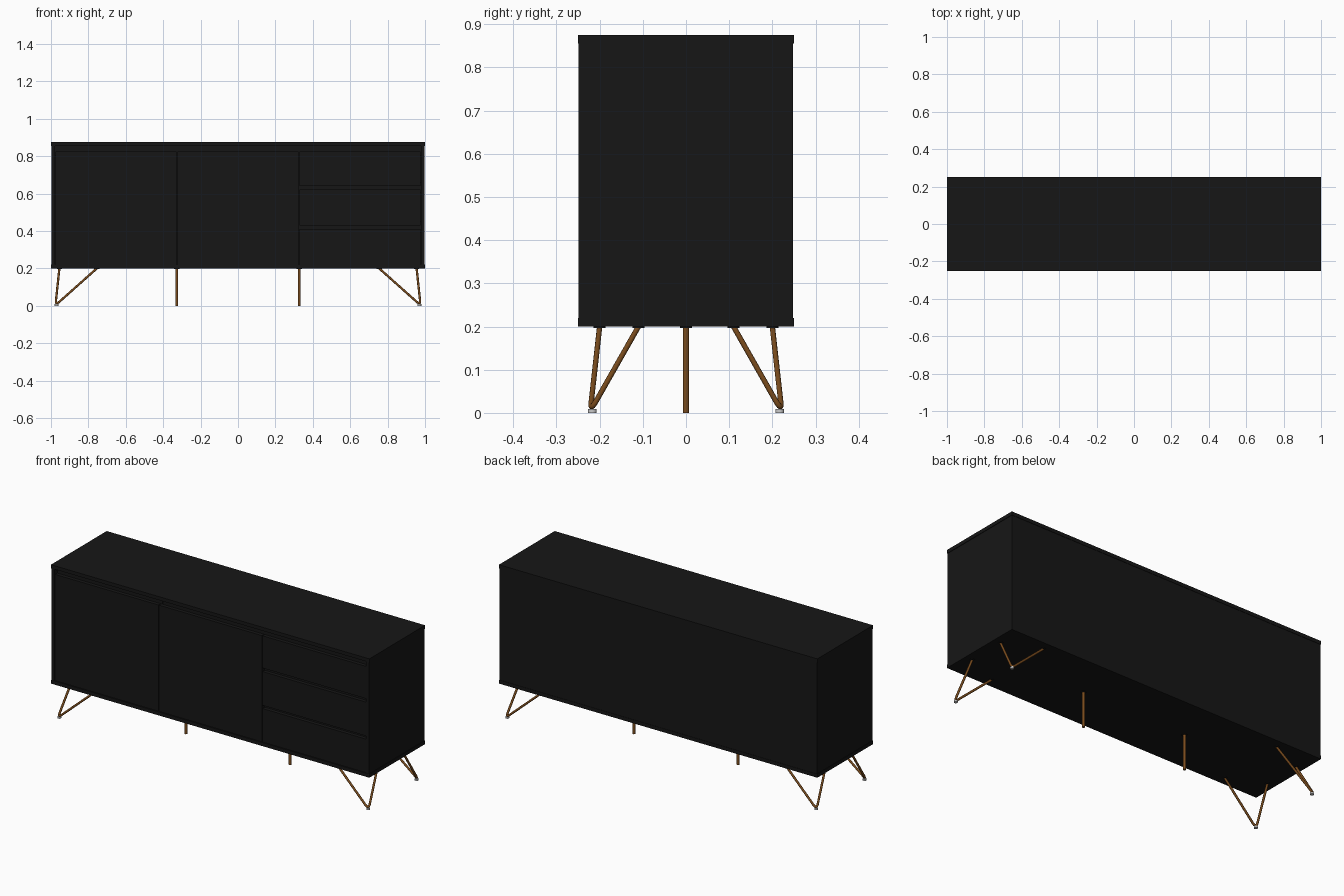
import bpy
from mathutils import Vector

if "Cube" in bpy.data.objects:
    bpy.data.objects.remove(bpy.data.objects["Cube"])


def material(name, color):
    m = bpy.data.materials.new(name)
    m.diffuse_color = (*color, 1)
    m.use_nodes = True
    m.node_tree.nodes["Principled BSDF"].inputs["Base Color"].default_value = m.diffuse_color
    return m


BLACK = material("black_lacquer", (0.008, 0.008, 0.008))
COPPER = material("copper_brown", (0.19, 0.07, 0.012))


def box(name, x, y, z, mat=BLACK):
    """Box from (min, max) ranges on each axis."""
    bpy.ops.mesh.primitive_cube_add(size=1, location=[sum(r) / 2 for r in (x, y, z)])
    ob = bpy.context.object
    ob.name = name
    ob.scale = [r[1] - r[0] for r in (x, y, z)]
    bpy.ops.object.transform_apply(location=False, rotation=False, scale=True)
    ob.data.materials.append(mat)
    return ob


def disc(name, x, y, z0, z1, radius, mat=None):
    bpy.ops.mesh.primitive_cylinder_add(vertices=24, radius=radius, depth=z1 - z0,
                                        location=(x, y, (z0 + z1) / 2))
    ob = bpy.context.object
    ob.name = name
    if mat:
        ob.data.materials.append(mat)
    bpy.ops.object.shade_smooth_by_angle()
    return ob


def rod(name, points, radius):
    cu = bpy.data.curves.new(name, 'CURVE')
    cu.dimensions = '3D'
    cu.bevel_depth = radius
    cu.bevel_resolution = 3
    cu.use_fill_caps = True
    sp = cu.splines.new('POLY')
    sp.points.add(len(points) - 1)
    for p, co in zip(sp.points, points):
        p.co = (*co, 1)
    cu.materials.append(COPPER)
    ob = bpy.data.objects.new(name, cu)
    bpy.context.collection.objects.link(ob)


# Carcass
box("top_panel", (-1, 1), (-0.25, 0.25), (0.855, 0.875))
box("bottom_panel", (-1, 1), (-0.25, 0.25), (0.20, 0.22))
box("back_panel", (-0.997, 0.997), (0.235, 0.248), (0.22, 0.855))
for side, label in ((-1, "left"), (1, "right")):
    box(label + "_side_panel", sorted((side * 0.978, side * 0.997)),
        (-0.249, 0.235), (0.22, 0.855))
    box(label + "_divider", (side * 0.326 - 0.009, side * 0.326 + 0.009),
        (-0.224, 0.235), (0.22, 0.855))

# Rails behind the finger gaps
FRONT = (-0.247, -0.227)
RAIL = (-0.222, -0.207)
box("top_rail", (-0.978, 0.978), RAIL, (0.80, 0.855))
for i, z in enumerate((0.632, 0.422)):
    box(f"drawer_rail_{i + 1}", (0.335, 0.978), RAIL, (z - 0.03, z + 0.03))

# Doors and drawer fronts
box("left_door", (-0.976, -0.328), FRONT, (0.222, 0.825))
box("middle_door", (-0.324, 0.324), FRONT, (0.222, 0.825))
for i, z in enumerate(((0.222, 0.412), (0.43, 0.622), (0.642, 0.825))):
    box(f"drawer_front_{i + 1}", (0.328, 0.976), FRONT, z)

# Hairpin corner legs: two rods meeting in a rounded foot
for sx, lx in ((-1, "left"), (1, "right")):
    for sy, ly in ((-1, "front"), (1, "back")):
        tag = f"{ly}_{lx}"
        a = Vector((sx * 0.955, sy * 0.11, 0.2))
        b = Vector((sx * 0.755, sy * 0.20, 0.2))
        corner = Vector((sx * 0.976, sy * 0.222, 0.003))
        p = corner + (a - corner).normalized() * 0.03
        q = corner + (b - corner).normalized() * 0.03
        bend = [p * (1 - t) ** 2 + corner * 2 * t * (1 - t) + q * t * t
                for t in (i / 8 for i in range(9))]
        rod(tag + "_leg", [a, *bend, b], 0.0062)
        disc(tag + "_foot_pad", sx * 0.970, sy * 0.217, 0, 0.009, 0.010)
        for i, top in enumerate((a, b)):
            disc(f"{tag}_leg_plate_{i + 1}", top.x, top.y, 0.197, 0.201, 0.014, BLACK)

# Straight middle legs
for sx, lx in ((-1, "left"), (1, "right")):
    disc(f"middle_{lx}_leg", sx * 0.327, 0, 0, 0.2, 0.0075, COPPER)
    disc(f"middle_{lx}_leg_plate", sx * 0.327, 0, 0.197, 0.201, 0.014, BLACK)
